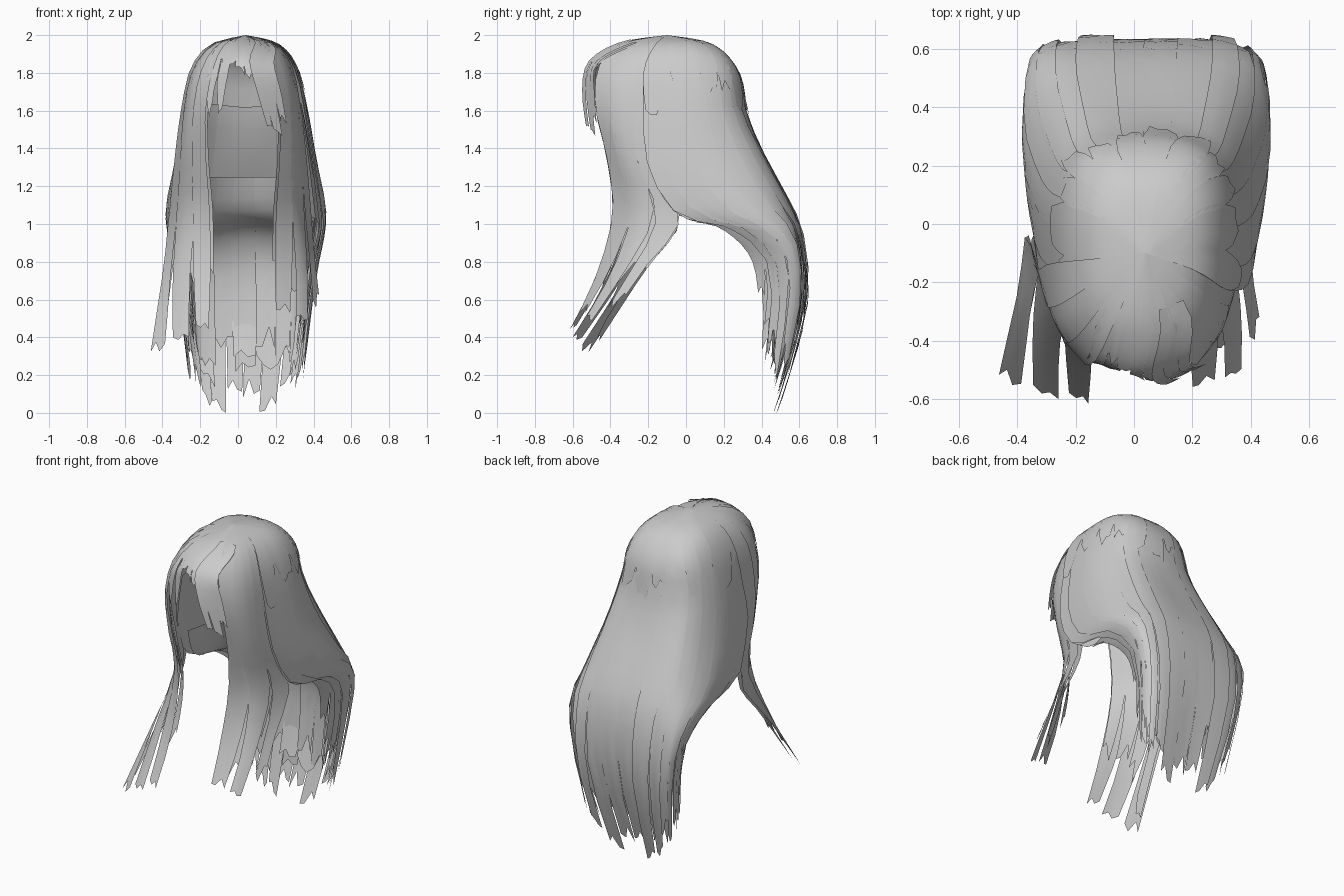
import bpy, bmesh, random
from mathutils import Vector

if "Cube" in bpy.data.objects:
    bpy.data.objects.remove(bpy.data.objects["Cube"])

random.seed(4)
CX = 0.04
CROWN = (0, -0.1, 2.0)

# guide strands for one side, each running crown to tip
LOCK = [
    [CROWN, (.09, -.32, 1.96), (.15, -.46, 1.84), (.19, -.48, 1.62), (.19, -.42, 1.35),
     (.17, -.39, 1.05), (.16, -.49, .70), (.17, -.68, .33)],
    [CROWN, (.15, -.24, 1.95), (.24, -.33, 1.81), (.28, -.35, 1.6), (.29, -.32, 1.35),
     (.30, -.24, 1.05), (.32, -.39, .70), (.31, -.63, .33)],
    [CROWN, (.17, -.12, 1.95), (.265, -.13, 1.82), (.31, -.14, 1.6), (.34, -.15, 1.35),
     (.37, -.03, 1.02), (.40, -.23, .74), (.47, -.52, .30)],
]
BACK = [
    [CROWN, (.17, -.16, 1.95), (.265, -.22, 1.82), (.315, -.23, 1.6), (.36, -.2, 1.3),
     (.39, -.04, 1.05), (.40, .26, .97), (.35, .46, .76), (.31, .45, .34)],
    [CROWN, (.17, .03, 1.95), (.27, .06, 1.82), (.325, .08, 1.6), (.37, .14, 1.35),
     (.42, .3, 1.1), (.41, .52, .93), (.36, .57, .65), (.29, .48, .08)],
    [CROWN, (.10, .12, 1.95), (.19, .23, 1.82), (.23, .27, 1.6), (.26, .37, 1.38),
     (.29, .5, 1.14), (.29, .605, .93), (.27, .63, .55), (.21, .49, .02)],
    [CROWN, (0, .14, 1.95), (0, .28, 1.8), (0, .33, 1.58), (0, .42, 1.36),
     (0, .54, 1.14), (0, .625, .93), (0, .635, .55), (-.02, .46, -.03)],
]
FRINGE = [
    [CROWN, (-.15, -.3, 1.94), (-.19, -.44, 1.82), (-.21, -.46, 1.68), (-.2, -.46, 1.45)],
    [CROWN, (-.05, -.34, 1.96), (-.08, -.49, 1.86), (-.1, -.5, 1.75), (-.12, -.5, 1.58)],
    [CROWN, (.05, -.34, 1.96), (.02, -.51, 1.86), (.06, -.545, 1.7), (.12, -.52, 1.49)],
    [CROWN, (.15, -.3, 1.94), (.15, -.47, 1.84), (.19, -.48, 1.68), (.23, -.46, 1.45)],
]
# layer tucked beneath, at the nape and over the shoulders
UNDER = [
    [(.3, -.14, 1.25), (.33, -.02, 1.04), (.33, .26, .96), (.3, .43, .75), (.27, .45, .4)],
    [(.22, .1, 1.25), (.25, .2, 1.04), (.26, .38, .94), (.24, .49, .72), (.22, .47, .22)],
    [(0, .19, 1.25), (0, .28, 1.06), (0, .44, .95), (0, .52, .7), (0, .46, .17)],
]


def spline(pts, t):
    f = max(0, min(t, 1)) * (len(pts) - 1)
    i = min(int(f), len(pts) - 2)
    f -= i
    a, b, c, d = (Vector(pts[max(0, min(k, len(pts) - 1))]) for k in range(i - 1, i + 3))
    return b + .5 * f * (c - a + f * (2 * a - 5 * b + 4 * c - d + f * (3 * (b - c) + d - a)))


def surf(guides, u, t):
    return spline([spline(g, t) for g in guides], u)


def both(guides):
    """Join the guides with their mirror so u runs right round the back."""
    mir = [[(-x, y, z) for x, y, z in g] for g in guides[:-1]]
    return guides + mir[::-1]


def strands(name, guides, n, t0, t1, lift, side=1, rows=16, overlap=.3, ragged=.08,
            sc=1, taper=.2, loose=.006):
    """Overlapping hair cards laid on the surface spanned by the guides."""
    bm = bmesh.new()
    for k in range(n):
        w = (1 + overlap * random.random()) / n
        uc = (k + .5) / n
        jit = random.uniform(-1, .3)
        length = t1 - random.random() * ragged
        notch = [random.uniform(0, .5) * ragged for _ in range(4)]
        grid = []
        for r in range(rows + 1):
            row = []
            for c in range(4):
                s = r / rows
                u = uc + (c / 3 - .5) * w * (1 - taper * max(0, s - .7) / .3)
                u = max(0, min(1, u))
                t = t0 + (length - notch[c] - t0) * s
                p = surf(guides, u, t)
                # push away from the head axis, more loosely towards the tips
                d = Vector((p.x, p.y + .1, max(0, (p.z - 1.55) * 1.2)))
                off = lift + jit * (.006 + (loose - .006) * max(0, t - .6) / .4)
                p = p + d.normalized() * off * min(1, t * 5)
                row.append(bm.verts.new((p.x * side * sc + CX, p.y, max(0, min(p.z, 2)))))
            grid.append(row)
        for a, b in zip(grid, grid[1:]):
            for c in range(3):
                bm.faces.new((a[c], a[c + 1], b[c + 1], b[c]))
    bmesh.ops.remove_doubles(bm, verts=bm.verts, dist=.0005)
    bmesh.ops.recalc_face_normals(bm, faces=bm.faces)
    me = bpy.data.meshes.new(name)
    bm.to_mesh(me)
    bm.free()
    for f in me.polygons:
        f.use_smooth = True
    ob = bpy.data.objects.new(name, me)
    bpy.context.collection.objects.link(ob)
    return ob


# long back and side hair
back = both(BACK)
strands("back_hair", back, 16, 0, 1, 0, ragged=.05, loose=.03)
strands("back_hair_inner", back, 13, .35, .97, -.025, ragged=.06, loose=.04)
strands("back_hair_tips", back, 11, .68, .96, -.07, rows=8, ragged=.06, loose=.06)
# short crown layer
strands("crown_layer", back, 12, 0, .42, .006, rows=10, ragged=.1, taper=.4)
# nape layer
strands("nape_hair", both(UNDER), 9, 0, 1, 0, rows=12, ragged=.1, loose=.03)
# locks falling in front of the shoulders
for side, label in ((1, "right"), (-1, "left")):
    wide = 1.1 if side < 0 else .95
    end = 1 if side < 0 else .96
    strands(label + "_front_lock", LOCK, 3, 0, end, 0, side, ragged=.05, sc=wide, taper=.4)
    strands(label + "_front_lock_inner", LOCK, 4, .25, end - .03, -.02, side,
            ragged=.1, sc=wide, taper=.4, loose=.03)
# fringe: short full layer, then longer swept strands
strands("fringe", FRINGE, 7, 0, .72, 0, rows=10, ragged=.2)
strands("fringe_swept", FRINGE[2:], 3, .2, 1, .006, rows=10, ragged=.1)
strands("fringe_side", FRINGE[:2], 2, .2, .97, .004, rows=10, ragged=.15, overlap=0, taper=.5)
